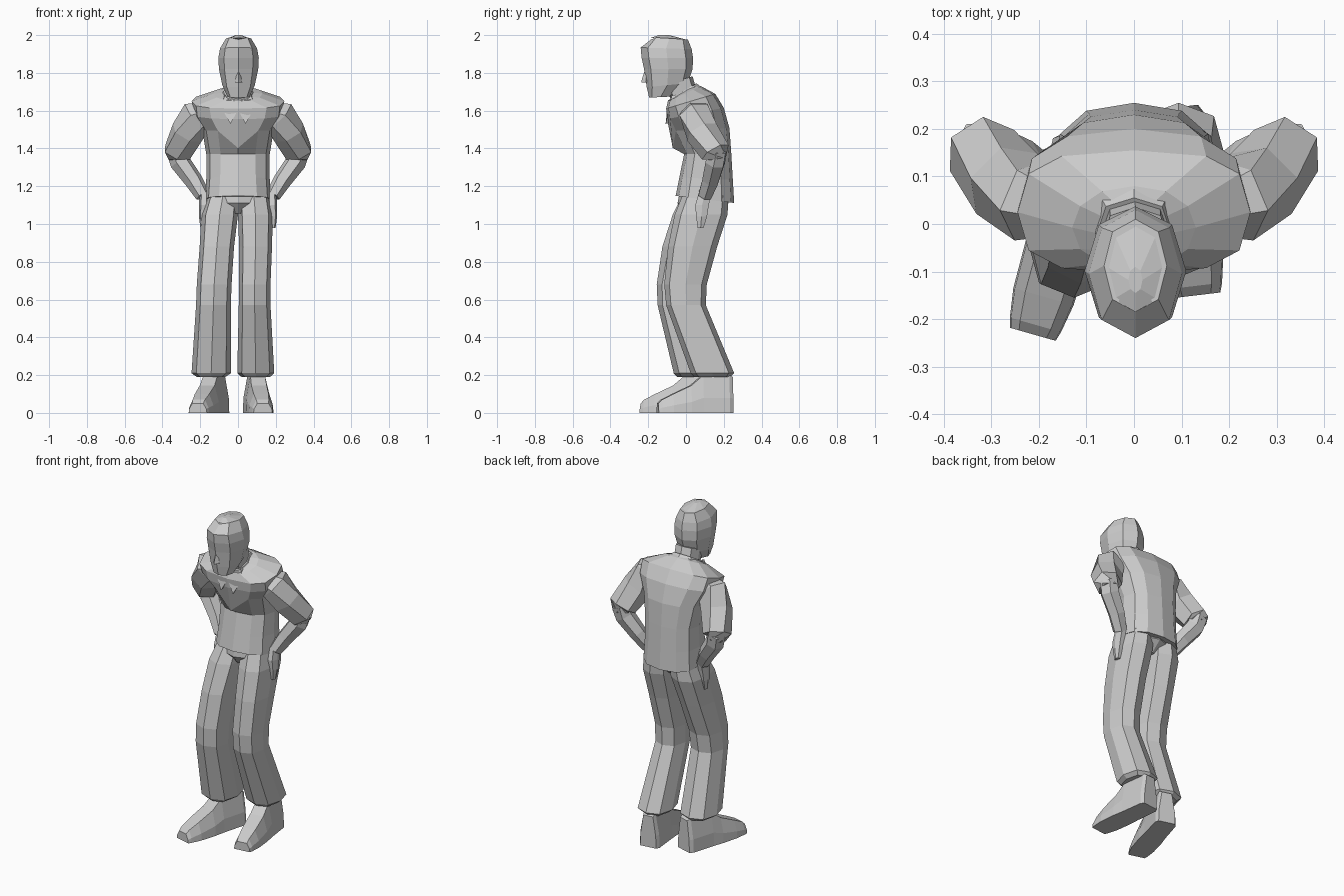
import bpy, bmesh, math
from mathutils import Vector


def loft(name, rings):
    """Skin a list of equal-length point rings and cap both ends."""
    bm = bmesh.new()
    rows = [[bm.verts.new(p) for p in r] for r in rings]
    n = len(rows[0])
    for a, b in zip(rows, rows[1:]):
        for i in range(n):
            j = (i + 1) % n
            bm.faces.new((a[i], a[j], b[j], b[i]))
    bm.faces.new(rows[0][::-1])
    bm.faces.new(rows[-1])
    bmesh.ops.recalc_face_normals(bm, faces=bm.faces)
    me = bpy.data.meshes.new(name)
    bm.to_mesh(me)
    bm.free()
    ob = bpy.data.objects.new(name, me)
    bpy.context.collection.objects.link(ob)
    return ob


def oval(cx, front, back, z, rx, slope=0.0, n=8, p=2.5):
    """Rounded-box ring, from front y to back y; slope lifts the back edge."""
    cy, ry = (front + back) / 2, (back - front) / 2
    pts = []
    for i in range(n):
        a = 2 * math.pi * i / n
        c, s = math.cos(a), math.sin(a)
        x = math.copysign(abs(c) ** (2 / p), c) * rx
        y = math.copysign(abs(s) ** (2 / p), s) * ry
        pts.append(Vector((cx + x, cy + y, z + slope * y)))
    return pts


def limb(name, path, n=6):
    """Tube along (x, y, z, radius) points."""
    pts = [Vector(p[:3]) for p in path]
    rings = []
    for k, c in enumerate(pts):
        d = pts[min(k + 1, len(pts) - 1)] - pts[max(k - 1, 0)]
        q = d.to_track_quat('Z', 'Y')
        r = path[k][3]
        rings.append([c + q @ Vector((r * math.cos(2 * math.pi * i / n),
                                      r * math.sin(2 * math.pi * i / n), 0)) for i in range(n)])
    return loft(name, rings)


# Jacket body: hem, waist, chest, shoulders, neck opening
body = loft("jacket", [oval(0, f, b, z, rx, s, 12, p) for f, b, z, rx, s, p in [
    (-.055, .255, 1.13, .175, -.12, 2.5),
    (-.035, .248, 1.24, .168, -.05, 2.4),
    (-.01, .24, 1.37, .168, 0, 2.3),
    (-.07, .23, 1.50, .19, .05, 2.4),
    (-.10, .20, 1.585, .24, .2, 2.6),
    (-.105, .155, 1.65, .245, .30, 2.9),
    (-.095, .08, 1.69, .13, .45, 2.1),
    (-.09, .05, 1.695, .075, .6, 2.0)]])
# Chest overhang dips in the middle of the front
body.data.vertices[3 * 12 + 9].co.z -= .09

# Head and neck
loft("neck", [oval(0, -.06, .075, 1.62, .07, .3), oval(.003, -.11, .035, 1.76, .07, .3)])
loft("head", [oval(.003, f, b, z, rx, s, 8, p) for f, b, z, rx, s, p in [
    (-.195, -.075, 1.672, .058, .05, 2.3),
    (-.208, .01, 1.735, .086, .1, 2.2),
    (-.222, .035, 1.82, .104, 0, 2.1),
    (-.235, .037, 1.88, .107, 0, 2.1),
    (-.24, .03, 1.93, .098, -.03, 2.1),
    (-.185, .01, 1.983, .066, -.06, 2.2)]])
bpy.data.objects["head"].data.vertices[5 * 8 + 6].co.z -= .012
loft("crown", [oval(.003, -.185, .01, 1.98, .064, -.06, 8, 2.2),
               oval(.003, -.145, -.09, 2.0, .015, 0, 8, 2)])
loft("nose", [oval(.003, -.237, -.19, 1.75, .02, 0, 4, 2),
              oval(.003, -.234, -.19, 1.765, .016, 0, 4, 2),
              oval(.003, -.218, -.19, 1.815, .008, 0, 4, 2)])

# Collar band, plus two pointed flaps at the throat
loft("collar", [oval(0, -.105, .09, 1.665, .10, .55),
                oval(0, -.095, .055, 1.70, .078, .6)])
for side, s in (("left", -1), ("right", 1)):
    flap = [Vector((s * x, y, z)) for x, y, z in
            [(0, -.10, 1.605), (.04, -.108, 1.53), (.09, -.088, 1.62), (.07, -.075, 1.68)]]
    loft(side + "_collar_flap", [flap, [v + Vector((0, .02, .005)) for v in flap]])

# Arms bent with the hands resting on the hips
for side, s in (("left", -1), ("right", 1)):
    limb(side + "_upper_arm", [(s * .15, .035, 1.60, .06), (s * .215, .05, 1.575, .092),
                               (s * .268, .085, 1.485, .09), (s * .32, .155, 1.38, .08),
                               (s * .316, .16, 1.35, .055)])
    limb(side + "_forearm", [(s * .325, .165, 1.39, .055), (s * .305, .155, 1.325, .056),
                             (s * .235, .13, 1.23, .049), (s * .185, .10, 1.15, .04)])
    loft(side + "_hand", [oval(s * x, f, b, z, r, 0, 6) for x, f, b, z, r in [
        (.18, .065, .14, 1.17, .022), (.182, .045, .125, 1.10, .025),
        (.187, .05, .115, 1.04, .02), (.185, .06, .095, .98, .014)]])

# Trouser seat, closing the crotch between the legs
loft("trouser_seat", [oval(0, .0, .16, 1.055, .05), oval(0, -.045, .225, 1.11, .12, 0, 8, 2.6),
                      oval(0, -.035, .225, 1.16, .155, 0, 8, 2.6)])

# Trouser legs (centre x, front y, back y, z, half width)
legs = {
    "left": [(-.08, -.02, .22, 1.15, .082), (-.097, -.07, .215, 1.05, .097),
             (-.112, -.125, .155, .88, .091), (-.126, -.155, .08, .68, .092),
             (-.13, -.15, .065, .57, .092), (-.142, -.065, .175, .21, .104)],
    "right": [(.084, -.02, .225, 1.15, .084), (.092, -.06, .22, 1.05, .092),
              (.093, -.095, .165, .88, .087), (.088, -.115, .11, .68, .084),
              (.088, -.105, .105, .57, .084), (.094, .025, .255, .21, .098)]}
for side, rings in legs.items():
    cuff = (rings[-1][0], rings[-1][1] + .02, rings[-1][2] - .02, .19, .075)
    loft(side + "_trouser_leg", [oval(*r) for r in rings + [cuff]])

# Shoes: cross-sections from heel to toe (fraction, half width, height)
sections = [(0, .05, .19), (.05, .062, .2), (.40, .064, .2), (.56, .068, .145),
            (.80, .066, .10), (.95, .056, .07), (1, .05, .05)]
for side, heel, toe in (("left", (-.10, .165), (-.213, -.232)),
                        ("right", (.085, .245), (.132, -.15))):
    h, t = Vector((*heel, 0)), Vector((*toe, 0))
    across = (t - h).cross(Vector((0, 0, 1))).normalized()
    loft(side + "_shoe", [[h.lerp(t, f) + across * (w * u) + Vector((0, 0, z * v))
         for u, v in [(-1, 0), (1, 0), (.95, .4), (.6, 1), (-.6, 1), (-.95, .4)]]
        for f, w, z in sections])
